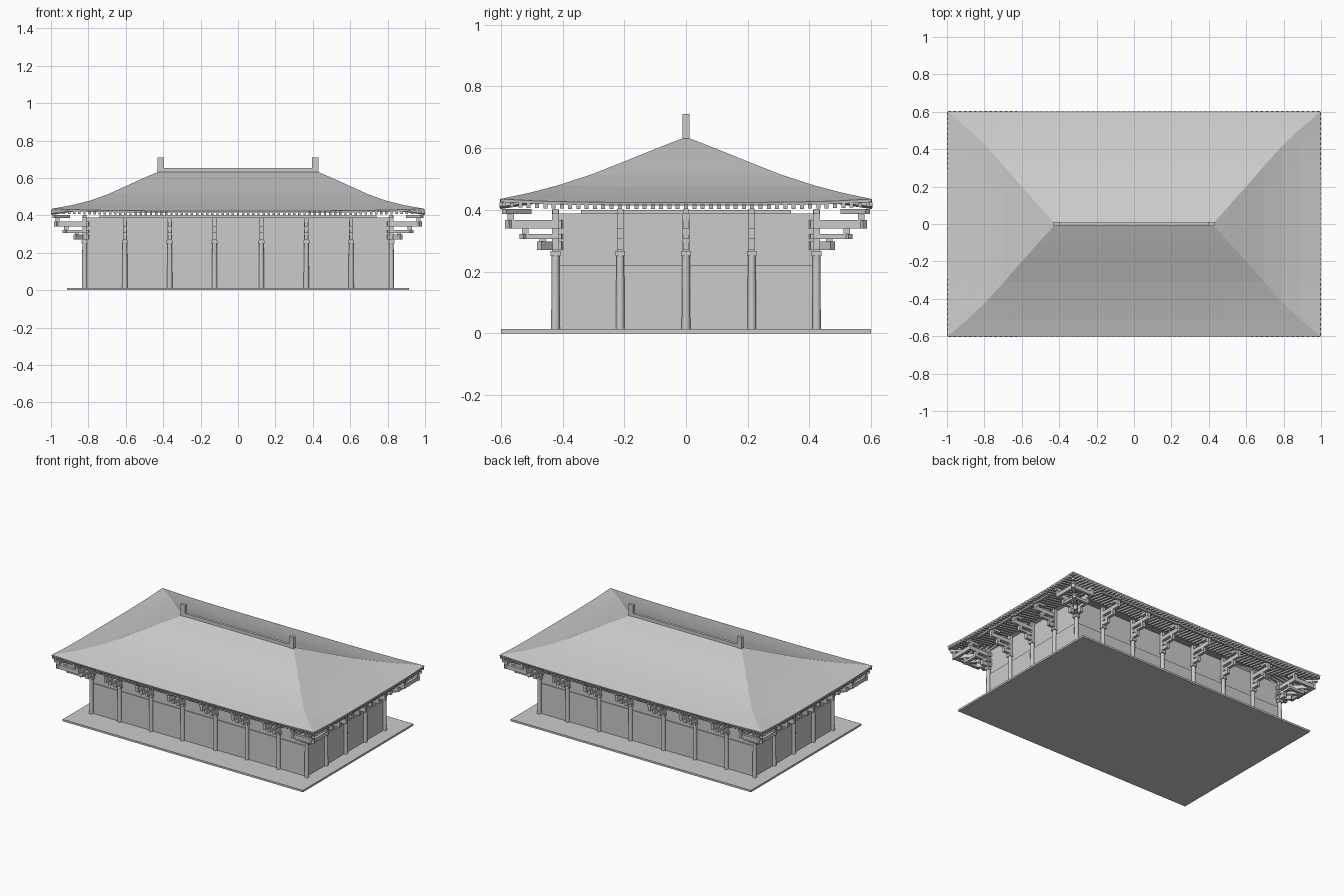
import bpy, bmesh, math
from mathutils import Vector, Matrix

if "Cube" in bpy.data.objects:
    bpy.data.objects.remove(bpy.data.objects["Cube"])

WX, WY = 0.82, 0.423   # column lines
COLS_X = [-0.82, -0.605, -0.365, -0.125, 0.125, 0.365, 0.605, 0.82]
COLS_Y = [-0.423, -0.213, 0.0, 0.213, 0.423]


def finish(bm, name):
    bmesh.ops.recalc_face_normals(bm, faces=bm.faces)
    me = bpy.data.meshes.new(name)
    bm.to_mesh(me)
    bm.free()
    ob = bpy.data.objects.new(name, me)
    bpy.context.collection.objects.link(ob)
    return ob


def box(bm, x0, x1, y0, y1, z0, z1):
    m = Matrix.Translation(((x0 + x1) / 2, (y0 + y1) / 2, (z0 + z1) / 2))
    bmesh.ops.create_cube(bm, size=1, matrix=m @ Matrix.Diagonal((x1 - x0, y1 - y0, z1 - z0, 1)))


def bar(bm, a, b, w, h):
    """Rectangular bar between two points, w wide and h tall."""
    a, b = Vector(a), Vector(b)
    d = b - a
    side = d.cross(Vector((0, 0, 1))).normalized()
    up = side.cross(d).normalized()
    rot = Matrix((d.normalized(), side, up)).transposed().to_4x4()
    m = Matrix.Translation((a + b) / 2) @ rot @ Matrix.Diagonal((d.length, w, h, 1))
    bmesh.ops.create_cube(bm, size=1, matrix=m)


def single_box(name, *dims):
    bm = bmesh.new()
    box(bm, *dims)
    return finish(bm, name)


# Platform and walls
single_box("platform", -0.915, 0.915, -0.6, 0.6, 0, 0.013)
single_box("lower_wall", -0.817, 0.817, -0.42, 0.42, 0.013, 0.22)
single_box("upper_wall", -0.81, 0.81, -0.413, 0.413, 0.22, 0.388)

# Perimeter column positions with the outward directions of their brackets
posts = []
for x in COLS_X:
    for s in (-1, 1):
        dirs = [(0, s)]
        if abs(x) == WX:
            sx = math.copysign(1, x)
            dirs += [(sx, 0), (sx, s)]
        posts.append((x, s * WY, dirs))
for y in COLS_Y[1:-1]:
    for s in (-1, 1):
        posts.append((s * WX, y, [(s, 0)]))

# Columns with block capitals
bm = bmesh.new()
for x, y, _ in posts:
    bmesh.ops.create_cone(bm, cap_ends=True, segments=16, radius1=0.014, radius2=0.0125,
                          depth=0.24, matrix=Matrix.Translation((x, y, 0.132)))
columns = finish(bm, "columns")
bm = bmesh.new()
for x, y, _ in posts:
    box(bm, x - 0.016, x + 0.016, y - 0.016, y + 0.016, 0.25, 0.267)
finish(bm, "capitals")

# Stepped bracket arms: (inner, outer, bottom, top)
TIERS = [(-0.02, 0.053, 0.27, 0.297), (-0.02, 0.11, 0.305, 0.322),
         (-0.02, 0.157, 0.34, 0.367), (0.085, 0.166, 0.386, 0.402)]
bm = bmesh.new()
for x, y, dirs in posts:
    box(bm, x - 0.011, x + 0.011, y - 0.011, y + 0.011, 0.262, 0.40)
    for dx, dy in dirs:
        def p(d, z):
            return (x + dx * d, y + dy * d, z)
        for i, (d0, d1, z0, z1) in enumerate(TIERS):
            zc = (z0 + z1) / 2
            bar(bm, p(d0, zc), p(d1, zc), 0.02, z1 - z0)
            if i < 3:  # bearing block up to the next arm
                cx, cy, _ = p(d1 - 0.012, 0)
                box(bm, cx - 0.011, cx + 0.011, cy - 0.011, cy + 0.011, z1 - 0.002, TIERS[i + 1][2] + 0.002)
    if len(dirs) == 3:  # corner frame linking the tips
        sx, sy = dirs[2]
        for d0, d1, z0, z1 in TIERS[1:3]:
            e, zc = d1 - 0.01, (z0 + z1) / 2
            bar(bm, (x + sx * e, y, zc), (x + sx * e, y + sy * e, zc), 0.018, z1 - z0)
            bar(bm, (x, y + sy * e, zc), (x + sx * e, y + sy * e, zc), 0.018, z1 - z0)
finish(bm, "eave_brackets")

# Eave purlins resting on the brackets
bm = bmesh.new()
for s in (-1, 1):
    bar(bm, (-0.74, s * 0.575, 0.393), (0.74, s * 0.575, 0.393), 0.015, 0.012)
    bar(bm, (s * 0.972, -0.34, 0.393), (s * 0.972, 0.34, 0.393), 0.015, 0.012)
finish(bm, "eave_purlins")

# Rafters, trimmed at the hip lines
bm = bmesh.new()
K = 0.183 / 0.21
N, M = 73, 45
for s in (-1, 1):
    for i in range(N):
        x = -0.985 + 1.97 * i / (N - 1)
        y0 = min(max(0.40, 0.42 + (abs(x) - 0.79) * K), 0.59)
        lift = 0.008 * (abs(x) / 0.985) ** 4
        bar(bm, (x, s * y0, 0.409 + (0.605 - y0) * 0.15 + lift), (x, s * 0.604, 0.409 + lift), 0.013, 0.014)
    for i in range(M):
        y = -0.59 + 1.18 * i / (M - 1)
        x0 = min(max(0.79, 0.79 + (abs(y) - 0.42) / K), 0.985)
        lift = 0.008 * (abs(y) / 0.59) ** 4
        bar(bm, (s * x0, y, 0.409 + (1.0 - x0) * 0.15 + lift), (s * 0.999, y, 0.409 + lift), 0.013, 0.014)
finish(bm, "rafters")

# Concave hipped roof lofted through rings of (half length, half depth, height)
RINGS = [(0.42, 0.0, 0.636), (0.51, 0.10, 0.597), (0.60, 0.20, 0.556), (0.695, 0.31, 0.512),
         (0.79, 0.415, 0.476), (0.89, 0.51, 0.448), (0.998, 0.602, 0.424)]
SEG = 10
bm = bmesh.new()
loops = []
for k, (hx, hy, z) in enumerate(RINGS):
    c = [(-hx, -hy), (hx, -hy), (hx, hy), (-hx, hy)]
    amount = 0.011 * (k / (len(RINGS) - 1)) ** 3
    loop = []
    for e in range(4):
        a, b = c[e], c[(e + 1) % 4]
        for j in range(SEG):
            t = j / SEG
            lift = amount * abs(2 * t - 1) ** 4
            loop.append(bm.verts.new((a[0] + (b[0] - a[0]) * t, a[1] + (b[1] - a[1]) * t, z + lift)))
    loops.append(loop)
for a, b in zip(loops, loops[1:]):
    for j in range(len(a)):
        n = (j + 1) % len(a)
        bm.faces.new((a[j], b[j], b[n], a[n]))
bmesh.ops.remove_doubles(bm, verts=bm.verts, dist=0.0005)
bmesh.ops.recalc_face_normals(bm, faces=bm.faces)
if sum(f.normal.z for f in bm.faces) < 0:
    bmesh.ops.reverse_faces(bm, faces=bm.faces)
me = bpy.data.meshes.new("roof")
bm.to_mesh(me)
bm.free()
roof = bpy.data.objects.new("roof", me)
bpy.context.collection.objects.link(roof)
mod = roof.modifiers.new("thickness", 'SOLIDIFY')
mod.thickness = 0.01
mod.offset = -1

# Main ridge and its end ornaments
single_box("ridge", -0.425, 0.425, -0.009, 0.009, 0.625, 0.654)
for s, side in ((-1, "left"), (1, "right")):
    single_box(side + "_ridge_ornament", s * 0.413 - 0.017, s * 0.413 + 0.017, -0.011, 0.011, 0.63, 0.71)

# Smooth the round columns only
bpy.context.view_layer.objects.active = columns
columns.select_set(True)
bpy.ops.object.shade_smooth_by_angle()
